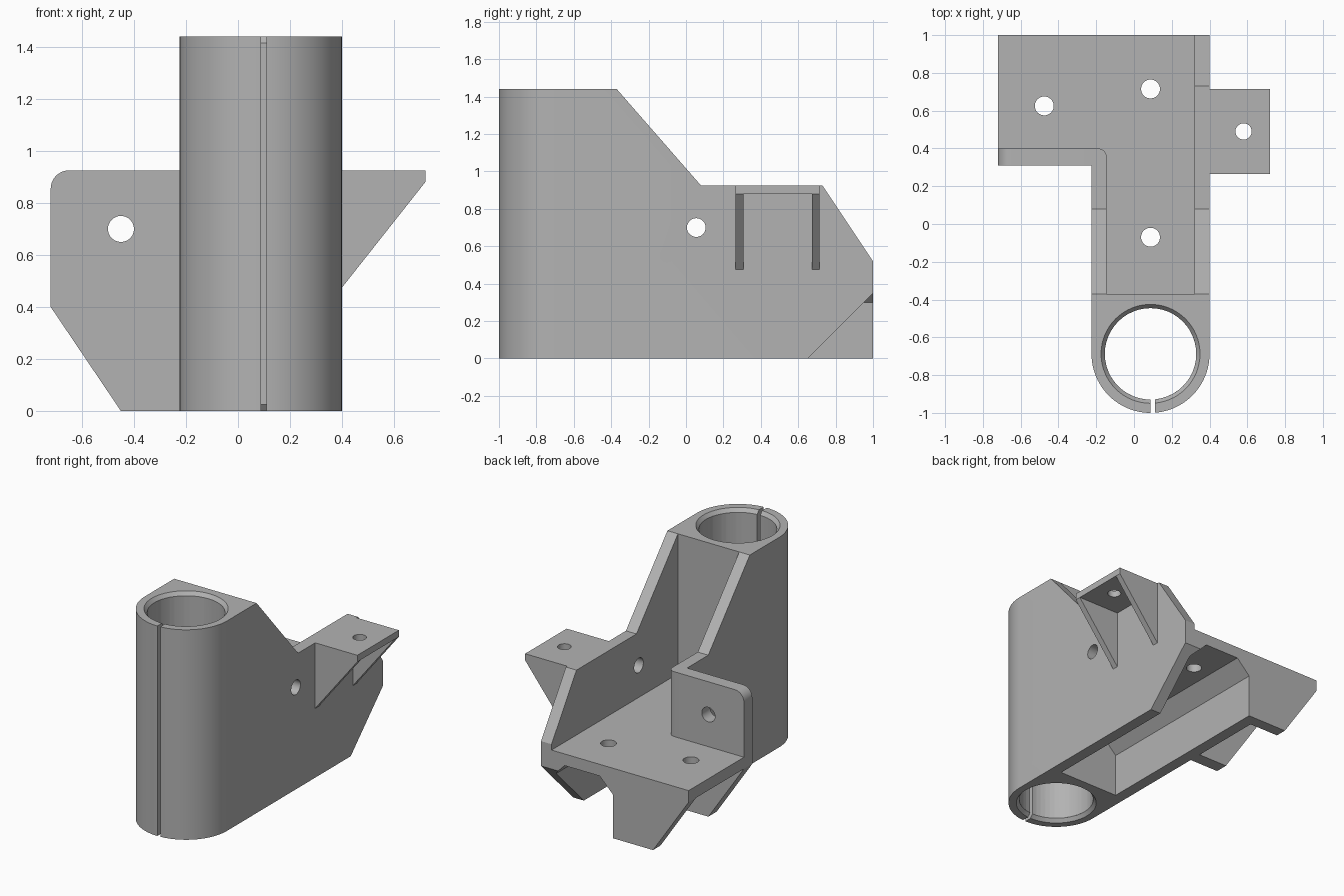
import bpy, bmesh, math
from mathutils import Vector

old = bpy.data.objects.get("Cube")
if old:
    bpy.data.objects.remove(old, do_unlink=True)

grey = bpy.data.materials.new("plain_grey")
grey.use_nodes = True
GREY = (0.45, 0.45, 0.45, 1)
grey.diffuse_color = GREY
grey.node_tree.nodes["Principled BSDF"].inputs["Base Color"].default_value = GREY

# Maps (a, b, along) to x, y, z for an extrusion along each axis
AXES = {"x": lambda a, b, t: (t, a, b),
        "y": lambda a, b, t: (a, t, b),
        "z": lambda a, b, t: (a, b, t)}


def prism(name, profile, axis, lo, hi):
    """Extrude a flat outline along an axis."""
    bm = bmesh.new()
    place = AXES[axis]
    face = bm.faces.new([bm.verts.new(place(a, b, lo)) for a, b in profile])
    ext = bmesh.ops.extrude_face_region(bm, geom=[face])
    verts = [g for g in ext["geom"] if isinstance(g, bmesh.types.BMVert)]
    bmesh.ops.translate(bm, verts=verts, vec=Vector(place(0, 0, hi - lo)))
    bmesh.ops.recalc_face_normals(bm, faces=bm.faces)
    mesh = bpy.data.meshes.new(name)
    bm.to_mesh(mesh)
    bm.free()
    mesh.materials.append(grey)
    obj = bpy.data.objects.new(name, mesh)
    bpy.context.collection.objects.link(obj)
    return obj


def rect(a0, a1, b0, b1):
    return [(a0, b0), (a1, b0), (a1, b1), (a0, b1)]


def arc(ca, cb, r, start, end, n):
    angles = [math.radians(start + (end - start) * i / n) for i in range(n + 1)]
    return [(ca + r * math.cos(t), cb + r * math.sin(t)) for t in angles]


def circle(ca, cb, r, n=48):
    return arc(ca, cb, r, 0, 360, n)[:-1]


def cone(r0, r1, z0, z1):
    """Tapered cutter on the clamp axis."""
    obj = prism("cutter", circle(CX, CY, r0, 64), "z", z0, z1)
    for v in obj.data.vertices:
        if abs(v.co.z - z1) < 1e-5:
            v.co.x = CX + (v.co.x - CX) * r1 / r0
            v.co.y = CY + (v.co.y - CY) * r1 / r0
    return obj


def cut(obj, *cutters):
    for c in cutters:
        mod = obj.modifiers.new("cut", "BOOLEAN")
        mod.operation, mod.solver, mod.object = "DIFFERENCE", "EXACT", c
        bpy.context.view_layer.objects.active = obj
        bpy.ops.object.modifier_apply(modifier=mod.name)
        bpy.data.objects.remove(c, do_unlink=True)


def hole(a, b, r, axis, lo, hi):
    return prism("cutter", circle(a, b, r), axis, lo, hi)


CX, CY, R = 0.0875, -0.6875, 0.3125
XL, XR, WALL = CX - R, CX + R, 0.08
IL, IR = XL + WALL, XR - WALL
TOP, RIM = 1.44, 0.925
FLOOR0, FLOOR1 = 0.40, 0.48

# Main body: rounded clamp running back into a trough
plan = arc(CX, CY, R, 180, 360, 48) + [(XR, 1), (XL, 1)]
body = prism("clamp_body", plan, "z", 0, TOP)
slope = [(-0.37, TOP), (0.08, RIM), (0.73, RIM), (1, 0.52), (1.1, 0.37),
         (1.1, 1.6), (-0.37, 1.6)]
room = [(IL, -0.37), (IR, -0.37), (IR, 1.1), (-0.9, 1.1), (-0.9, 0.4)] \
    + arc(IL - 0.045, 0.355, 0.045, 90, 0, 8)
tunnel = [(IL, -0.1), (IR, -0.1), (IR, 0.3), (IR - 0.1, FLOOR0),
          (IL + 0.1, FLOOR0), (IL, 0.3)]
heel = [(0.55, -0.1), (1.1, 0.45), (1.1, -0.1)]
cut(body,
    prism("cutter", slope, "x", -0.5, 0.6),
    prism("cutter", room, "z", FLOOR1, 2),
    prism("cutter", tunnel, "y", -0.36, 1.1),
    prism("cutter", heel, "x", 0.19, 0.6),
    hole(CX, CY, 0.242, "z", -0.1, 1.6),
    cone(0.242, 0.262, TOP - 0.025, TOP + 0.0001),
    cone(0.262, 0.242, -0.0001, 0.025),
    prism("cutter", rect(0.088, 0.11, -1.1, -0.8), "z", -0.1, 1.6),
    hole(0.055, 0.7, 0.05, "x", -0.5, 0.6),
    hole(CX, 0.715, 0.05, "z", 0.3, 0.6),
    hole(CX, -0.07, 0.05, "z", 0.3, 0.6))

# Side flange with rounded corner and tapered foot
flange = prism("side_flange",
               [(XL, 0), (XL, RIM)] + arc(-0.65, RIM - 0.07, 0.07, 90, 180, 10)
               + [(-0.72, FLOOR0), (-0.45, 0)], "y", 0.31, 0.40)
cut(flange, hole(-0.45, 0.7, 0.05, "y", 0.2, 0.5))

# Floor wing and its rear rib
wing = prism("floor_wing", rect(-0.72, XL, 0.40, 1), "z", FLOOR0, FLOOR1)
cut(wing, hole(-0.475, 0.625, 0.05, "z", 0.3, 0.6))
rib = prism("rear_rib", [(XL, 0), (XL, FLOOR0), (-0.72, FLOOR0), (-0.45, 0)],
            "y", 0.92, 1)

# Side shelf on two triangular brackets
shelf = prism("side_shelf", rect(XR, 0.72, 0.265, 0.715), "z", 0.88, RIM)
cut(shelf, hole(0.58, 0.49, 0.043, "z", 0.8, 1))
brackets = [prism("shelf_bracket_" + name, [(XR, 0.475), (0.72, 0.88), (XR, 0.88)],
                  "y", y, y + 0.042)
            for name, y in (("front", 0.265), ("rear", 0.673))]

# Smooth the round surfaces and keep edges crisp
bpy.ops.object.select_all(action="DESELECT")
for obj in [body, flange, wing, rib, shelf] + brackets:
    obj.select_set(True)
bpy.context.view_layer.objects.active = body
bpy.ops.object.shade_smooth_by_angle(angle=math.radians(30))
